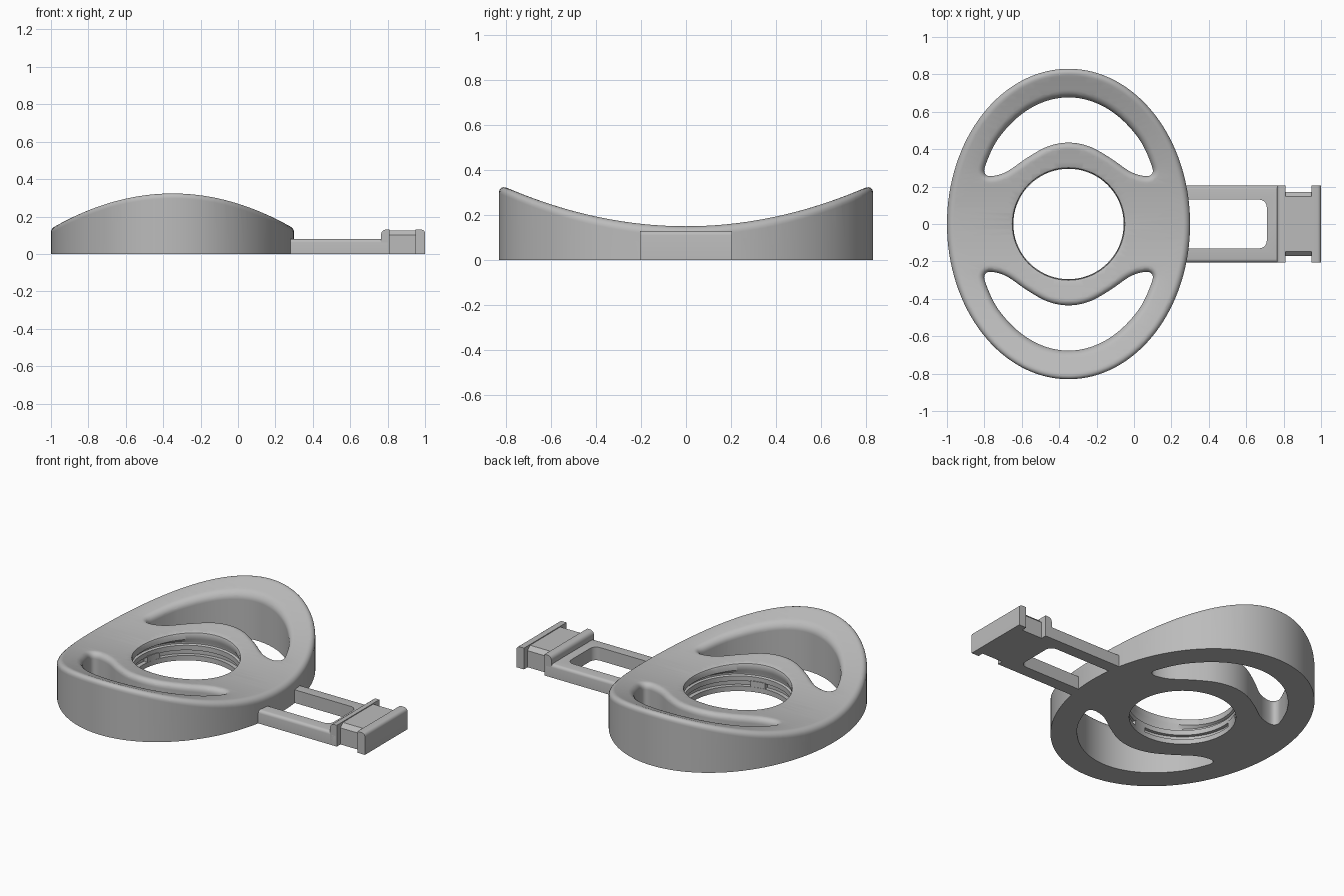
import bpy, bmesh
from math import sin, cos, pi, radians
from mathutils import Vector

if "Cube" in bpy.data.objects:
    bpy.data.objects.remove(bpy.data.objects["Cube"])

grey = bpy.data.materials.new("plain grey")
grey.use_nodes = True
grey.diffuse_color = (0.5, 0.5, 0.5, 1)
grey.node_tree.nodes["Principled BSDF"].inputs["Base Color"].default_value = (0.5, 0.5, 0.5, 1)

CX = -0.35          # centre of the oval body
FLAT = 0.11         # walls are straight below this height
TOP = 0.15          # lowest height of the saddle top


def finish(name, bm):
    bmesh.ops.recalc_face_normals(bm, faces=bm.faces)
    mesh = bpy.data.meshes.new(name)
    bm.to_mesh(mesh)
    bm.free()
    mesh.materials.append(grey)
    ob = bpy.data.objects.new(name, mesh)
    bpy.context.collection.objects.link(ob)
    bpy.ops.object.select_all(action='DESELECT')
    ob.select_set(True)
    bpy.context.view_layer.objects.active = ob
    bpy.ops.object.shade_smooth_by_angle(angle=radians(35))
    return ob


def oval(rx, ry, n):
    return [Vector((CX + rx * cos(2 * pi * i / n), ry * sin(2 * pi * i / n))) for i in range(n)]


def smooth_loop(pts, steps):
    # closed Catmull-Rom curve through the points
    out, n = [], len(pts)
    for i in range(n):
        a, b, c, d = (pts[(i + k) % n] for k in (-1, 0, 1, 2))
        for s in range(steps):
            t = s / steps
            out.append(0.5 * (2 * b + (c - a) * t + (2 * a - 5 * b + 4 * c - d) * t * t
                              + (3 * b - a - 3 * c + d) * t ** 3))
    return out


def offset(loop, dist):
    # positive distance moves a counter-clockwise loop outwards
    out, n = [], len(loop)
    for i, p in enumerate(loop):
        t = (loop[(i + 1) % n] - loop[i - 1]).normalized()
        out.append(p + dist * Vector((t.y, -t.x)))
    return out


def fillet(r, sign):
    arc = [(sign * r * (1 - cos(a * pi / 12)), TOP - r + r * sin(a * pi / 12)) for a in range(7)]
    return [(0, 0), (0, FLAT)] + arc


def wall(bm, loop, profile):
    # sweep an (offset, height) profile around a loop; return bottom and top edges
    rings = [[bm.verts.new((p.x, p.y, z)) for p in offset(loop, d)] for d, z in profile]
    n = len(loop)
    for low, high in zip(rings, rings[1:]):
        for i in range(n):
            j = (i + 1) % n
            bm.faces.new((low[i], low[j], high[j], high[i]))
    return [[bm.edges.get((r[i], r[(i + 1) % n])) for i in range(n)] for r in (rings[0], rings[-1])]


# Saddle-topped oval body with two crescent openings and a grooved round opening
half = [(0, .677), (.14, .65), (.27, .572), (.38, .45), (.442, .32), (.447, .27),
        (.41, .256), (.33, .28), (.22, .355), (.11, .415), (0, .435)]
half = [Vector(p) for p in half]
crescent = half + [Vector((-p.x, p.y)) for p in half[-2:0:-1]]
upper = smooth_loop([Vector((CX + p.x, p.y)) for p in crescent], 7)[::-1]
lower = [Vector((p.x, -p.y)) for p in reversed(upper)]

groove = [(0, 0), (0, .03), (.025, .03), (.025, .06), (.005, .06), (.005, .09),
          (.018, .095), (.018, .105), (.003, FLAT), (.003, .14), (.006, .147), (.014, TOP)]

bm = bmesh.new()
bottom, top = [], []
for loop, profile in ((oval(.65, .83, 128), fillet(.036, -1)),
                      (upper, fillet(.036, 1)), (lower, fillet(.036, 1)),
                      (oval(.295, .295, 72), groove)):
    b, t = wall(bm, loop, profile)
    bottom += b
    top += t
for edges in (bottom, top):
    bmesh.ops.triangle_fill(bm, use_beauty=True, edges=edges, normal=(0, 0, 1))

# slice the top so that it can curve, then lift it along y
for i in range(-26, 27):
    faces = [f for f in bm.faces if min(v.co.z for v in f.verts) > FLAT - .001]
    geom = faces + list({e for f in faces for e in f.edges}) + list({v for f in faces for v in f.verts})
    bmesh.ops.bisect_plane(bm, geom=geom, plane_co=(0, i * .03 + .001, 0), plane_no=(0, 1, 0))
for v in bm.verts:
    if v.co.z > FLAT - .001:
        v.co.z += .27 * v.co.y ** 2
finish("oval_body", bm)


# Stops that interrupt the locking groove
for k in range(3):
    bm = bmesh.new()
    ring = []
    for i in range(7):
        a = 2 * pi * k / 3 + i * .05 + .6
        ring.append([bm.verts.new((CX + r * cos(a), r * sin(a), z))
                     for r, z in ((.296, .025), (.33, .025), (.33, .065), (.296, .065))])
    for a, b in zip(ring, ring[1:]):
        for i in range(4):
            j = (i + 1) % 4
            bm.faces.new((a[i], a[j], b[j], b[i]))
    bm.faces.new(ring[0])
    bm.faces.new(ring[-1])
    finish(f"groove_stop_{k + 1}", bm)


def prism(name, outline, height, rule, width, segments=4):
    # upright prism whose edges chosen by a rule are rounded
    bm = bmesh.new()
    face = bm.faces.new([bm.verts.new((x, y, 0)) for x, y in outline])
    ext = bmesh.ops.extrude_face_region(bm, geom=[face])
    for v in ext["geom"]:
        if isinstance(v, bmesh.types.BMVert):
            v.co.z = height
    if not face.is_valid or len(bm.faces) < len(outline) + 2:
        bm.faces.new([v for v in bm.verts if v.co.z == 0][:len(outline)])
    picked = []
    for e in bm.edges:
        mid = (e.verts[0].co + e.verts[1].co) / 2
        if mid.z > height - .001 and rule(mid):
            picked.append(e)
    bmesh.ops.bevel(bm, geom=picked, offset=width, segments=segments, profile=.5, affect='EDGES')
    return finish(name, bm)


def rect(x0, x1, y):
    return [(x0, -y), (x1, -y), (x1, y), (x0, y)]


# Forked arm with a rounded window
corner = [(.67 + .04 * cos(a * pi / 12), .09 + .04 * sin(a * pi / 12)) for a in range(6, -1, -1)]
fork = rect(.2, .8, .205) + [(.2, .13)] + corner + [(x, -y) for x, y in reversed(corner)] + [(.2, -.13)]
prism("forked_arm", fork, .08, lambda m: abs(m.y) > .2, .018)

# Clip head: collar, narrow neck and end flange
prism("clip_collar", rect(.765, .81, .205), .13, lambda m: m.x < .77, .025)
prism("clip_neck", rect(.8, .96, .17), .125, lambda m: abs(m.y) > .16, .024, 1)
prism("clip_flange", rect(.95, 1, .205), .13, lambda m: m.x > .99, .02)
